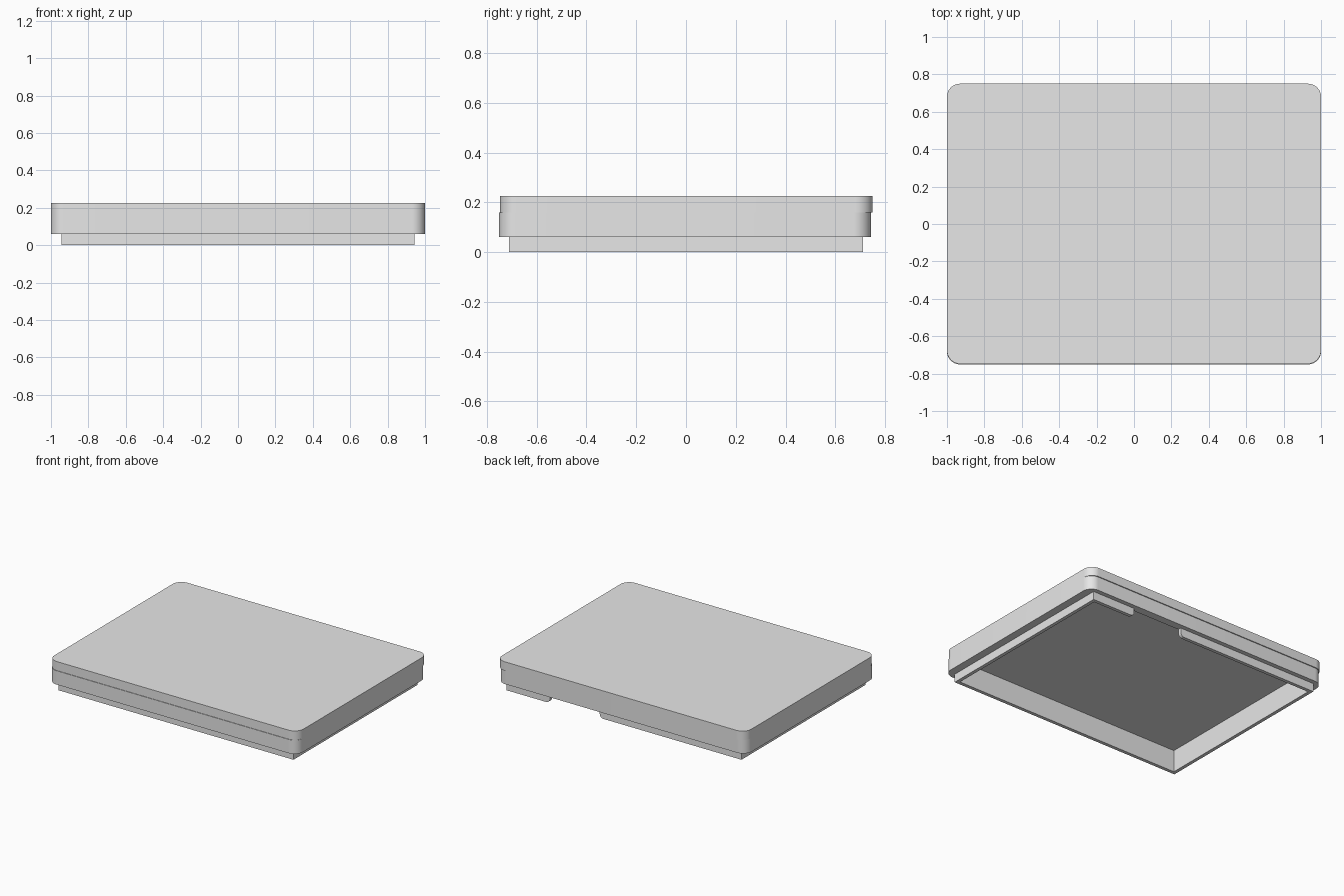
import bpy
import bmesh
import math

cube = bpy.data.objects.get("Cube")
if cube:
    bpy.data.objects.remove(cube, do_unlink=True)

grey = bpy.data.materials.new("light grey")
grey.use_nodes = True
grey.diffuse_color = (0.8, 0.8, 0.8, 1)
grey.node_tree.nodes["Principled BSDF"].inputs["Base Color"].default_value = (0.8, 0.8, 0.8, 1)


def slab(name, x0, x1, y0, y1, z0, z1, radius=0.0, steps=12):
    """Upright block whose plan is a rectangle with optionally rounded corners."""
    if radius:
        plan = []
        corners = [(x1, y1, -1, -1), (x0, y1, 1, -1), (x0, y0, 1, 1), (x1, y0, -1, 1)]
        for quarter, (x, y, sx, sy) in enumerate(corners):
            for i in range(steps + 1):
                a = math.pi / 2 * (quarter + i / steps)
                plan.append((x + radius * (sx + math.cos(a)), y + radius * (sy + math.sin(a))))
    else:
        plan = [(x1, y1), (x0, y1), (x0, y0), (x1, y0)]
    bm = bmesh.new()
    base = bm.faces.new([bm.verts.new((x, y, z0)) for x, y in plan])
    top = bmesh.ops.extrude_face_region(bm, geom=[base])["geom"]
    bmesh.ops.translate(bm, vec=(0, 0, z1 - z0),
                        verts=[v for v in top if isinstance(v, bmesh.types.BMVert)])
    bmesh.ops.recalc_face_normals(bm, faces=bm.faces)
    mesh = bpy.data.meshes.new(name)
    bm.to_mesh(mesh)
    bm.free()
    mesh.materials.append(grey)
    obj = bpy.data.objects.new(name, mesh)
    bpy.context.collection.objects.link(obj)
    return obj


def cut(obj, cutter):
    """Subtract the cutter, bake the result and remove the cutter."""
    mod = obj.modifiers.new("cut", 'BOOLEAN')
    mod.operation = 'DIFFERENCE'
    mod.solver = 'EXACT'
    mod.object = cutter
    graph = bpy.context.evaluated_depsgraph_get()
    mesh = bpy.data.meshes.new_from_object(obj.evaluated_get(graph))
    obj.modifiers.clear()
    obj.data = mesh
    bpy.data.objects.remove(cutter, do_unlink=True)


IN_X, IN_Y = 0.918, 0.686       # half size of the hollow
GAP = (0.195, 0.595)            # opening in the back of the lip


def hollow():
    return slab("hollow_cutter", -IN_X, IN_X, -IN_Y, IN_Y, -0.1, 0.3)


# Top plate and the slightly offset rim below it
plate = slab("top_plate", -1, 1, -0.747, 0.75, 0.16, 0.225, 0.07)
rim = slab("rim", -1, 1, -0.751, 0.743, 0.06, 0.16, 0.07)
cut(rim, hollow())

# Inset lip that drops below the rim, open at the back
lip = slab("lip", -0.943, 0.943, -0.711, 0.711, 0, 0.06)
cut(lip, hollow())
cut(lip, slab("gap_cutter", *GAP, 0.6, 0.8, -0.1, 0.2))

# Round the lower corners of the lip ends
bm = bmesh.new()
bm.from_mesh(lip.data)
ends = [e for e in bm.edges
        if all(abs(v.co.z) < 1e-4 for v in e.verts)
        and any(all(abs(v.co.x - g) < 1e-4 for v in e.verts) for g in GAP)]
bmesh.ops.bevel(bm, geom=ends, offset=0.03, segments=6, profile=0.5, affect='EDGES')
bm.to_mesh(lip.data)
bm.free()

# Smooth the rounded corners, keep the rest crisp
bpy.ops.object.select_all(action='DESELECT')
for obj in (plate, rim, lip):
    obj.select_set(True)
bpy.context.view_layer.objects.active = plate
bpy.ops.object.shade_smooth_by_angle(angle=math.radians(30))
